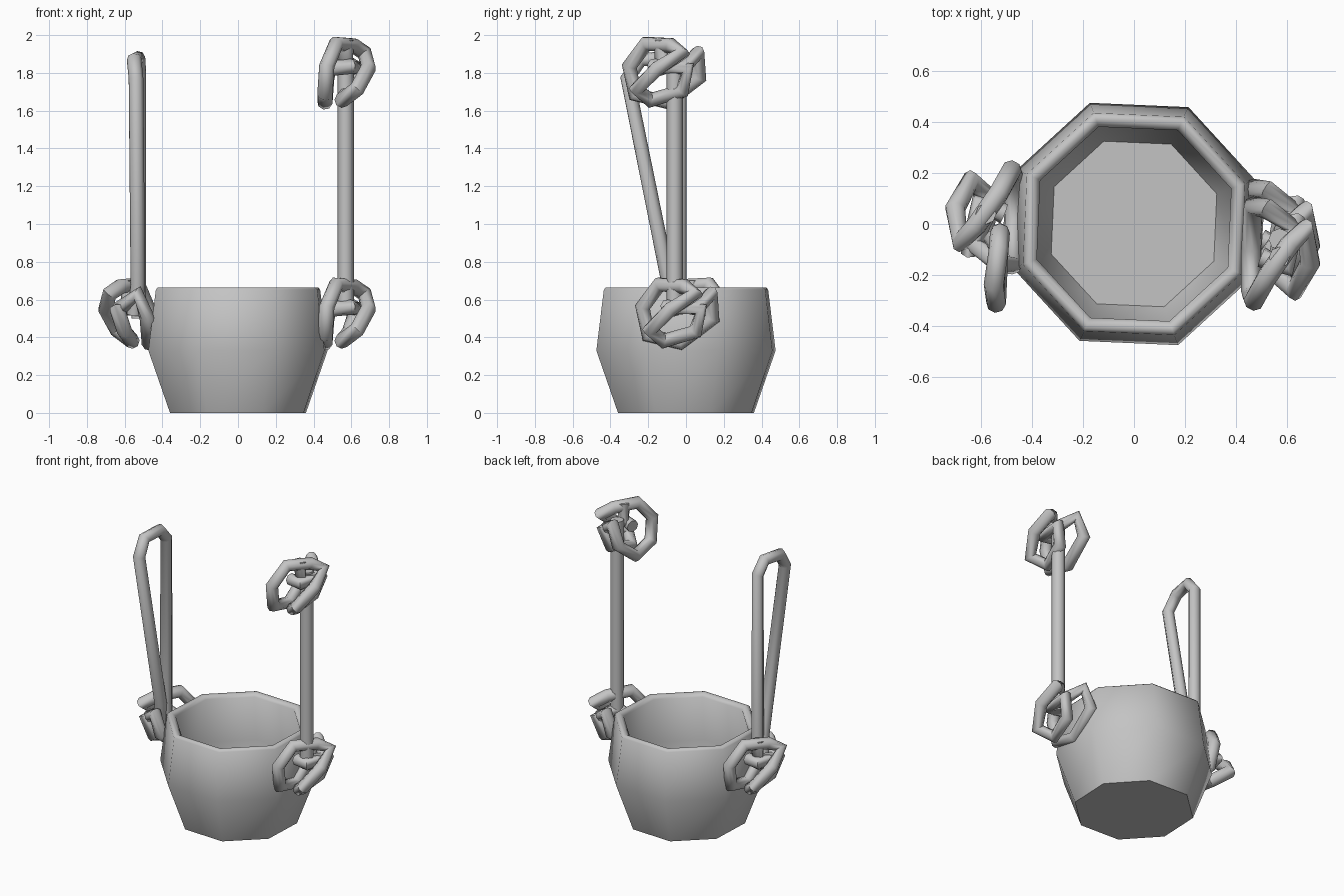
import bpy, bmesh, math
from mathutils import Vector

cube = bpy.data.objects.get("Cube")
if cube:
    bpy.data.objects.remove(cube, do_unlink=True)

# One plain grey for everything
grey = bpy.data.materials.new("plain grey")
grey.use_nodes = True
colour = (0.55, 0.55, 0.55, 1)
grey.diffuse_color = colour
grey.node_tree.nodes["Principled BSDF"].inputs["Base Color"].default_value = colour


def select(ob):
    bpy.ops.object.select_all(action="DESELECT")
    ob.select_set(True)
    bpy.context.view_layer.objects.active = ob


def lathe(name, profile, sides, turn):
    """Revolve a (radius, height) profile and close both ends."""
    bm = bmesh.new()
    rings = []
    for r, z in profile:
        angles = [turn + math.tau * i / sides for i in range(sides)]
        rings.append([bm.verts.new((r * math.cos(a), r * math.sin(a), z)) for a in angles])
    for low, high in zip(rings, rings[1:]):
        for i in range(sides):
            j = (i + 1) % sides
            bm.faces.new((low[i], low[j], high[j], high[i]))
    bm.faces.new(rings[0][::-1])
    bm.faces.new(rings[-1])
    mesh = bpy.data.meshes.new(name)
    bm.to_mesh(mesh)
    bm.free()
    ob = bpy.data.objects.new(name, mesh)
    bpy.context.collection.objects.link(ob)
    mesh.materials.append(grey)
    select(ob)
    bpy.ops.object.shade_smooth_by_angle(angle=math.radians(60))
    return ob


def rope(name, points, radius):
    """Sweep a round section along an angular path."""
    curve = bpy.data.curves.new(name, "CURVE")
    curve.dimensions = "3D"
    curve.bevel_depth = radius
    curve.bevel_resolution = 2
    curve.use_fill_caps = True
    spline = curve.splines.new("POLY")
    spline.points.add(len(points) - 1)
    for p, co in zip(spline.points, points):
        p.co = (*co, 1)
    ob = bpy.data.objects.new(name, curve)
    bpy.context.collection.objects.link(ob)
    curve.materials.append(grey)
    select(ob)
    bpy.ops.object.convert(target="MESH")
    bpy.ops.object.shade_smooth_by_angle(angle=math.radians(60))
    return ob


# Eight-sided bucket with a bulging wall, rounded rim and hollow inside
lathe("bucket", [(0.383, 0), (0.505, 0.33), (0.463, 0.652), (0.45, 0.665),
                 (0.43, 0.665), (0.405, 0.645), (0.45, 0.33), (0.345, 0.04)],
      8, math.radians(20))

# Knot path: a ring against the bucket, then a second ring looping outward
KNOT = [Vector(p) for p in (
    (.57, -.06, .70), (.57, -.06, .57), (.62, .06, .55), (.52, .13, .63),
    (.47, .14, .50), (.46, -.03, .37), (.46, -.20, .41), (.47, -.23, .56),
    (.52, -.14, .68), (.61, -.01, .67), (.67, .05, .63), (.69, -.08, .55),
    (.63, -.19, .44), (.55, -.12, .38), (.59, .05, .43), (.63, .08, .55),
    (.60, -.10, .56), (.50, -.06, .55))]

ROPE = 0.041
rope("left_lower_knot", KNOT, ROPE)
rope("left_upper_knot", [p + Vector((0, -.07, 1.275)) for p in KNOT], ROPE)
rope("right_lower_knot", [Vector((-p.x - .01, -p.y - .02, p.z)) for p in KNOT], ROPE)

# Single straight strand on the left, folded strand on the right
rope("left_strand", [(.57, -.06, .52), (.57, -.06, 1.88)], 0.043)
rope("right_folded_strand", [(-.525, -.035, .50), (-.525, -.035, 1.80),
                             (-.53, -.10, 1.88), (-.55, -.24, 1.87),
                             (-.54, -.31, 1.77), (-.53, -.09, .68),
                             (-.55, -.06, .52)], 0.039)
